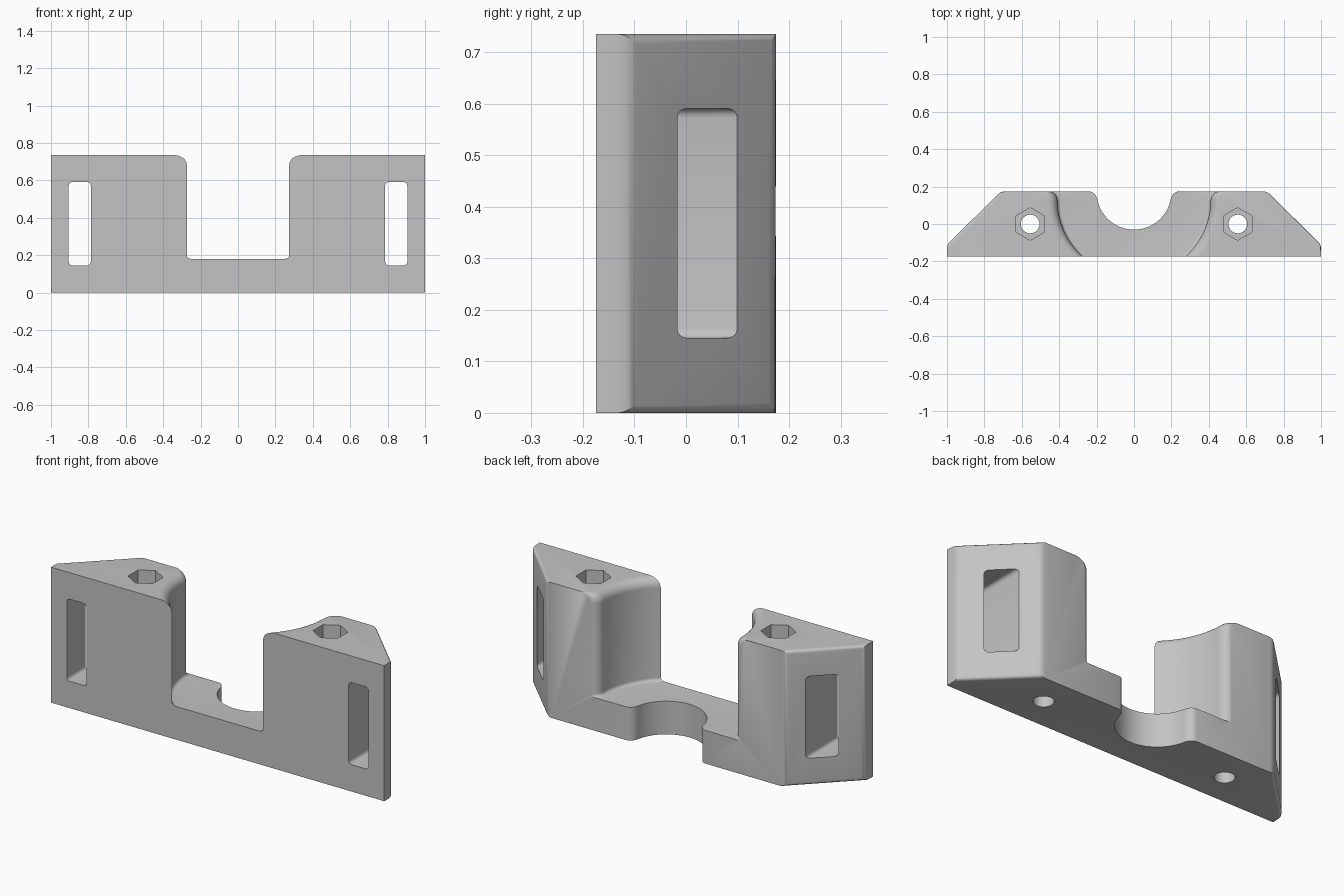
import bpy, bmesh
from math import sin, cos, pi, sqrt, atan2, radians

if "Cube" in bpy.data.objects:
    bpy.data.objects.remove(bpy.data.objects["Cube"], do_unlink=True)

HEIGHT, FLOOR, BACK = 0.735, 0.18, 0.175

grey = bpy.data.materials.new("plain grey")
grey.use_nodes = True
colour = (0.55, 0.55, 0.55, 1)
grey.diffuse_color = colour
grey.node_tree.nodes["Principled BSDF"].inputs["Base Color"].default_value = colour


def make_object(name, bm):
    bmesh.ops.recalc_face_normals(bm, faces=bm.faces)
    mesh = bpy.data.meshes.new(name)
    bm.to_mesh(mesh)
    bm.free()
    mesh.materials.append(grey)
    obj = bpy.data.objects.new(name, mesh)
    bpy.context.collection.objects.link(obj)
    return obj


def loft(layers):
    """Closed solid through (outline, z) layers of equal point count."""
    bm = bmesh.new()
    rings = [[bm.verts.new((x, y, z)) for x, y in pts] for pts, z in layers]
    n = len(rings[0])
    for a, b in zip(rings, rings[1:]):
        for i in range(n):
            j = (i + 1) % n
            bm.faces.new((a[i], a[j], b[j], b[i]))
    bm.faces.new(rings[0])
    bm.faces.new(rings[-1])
    return bm


def circle(x, r, n):
    return [(x + r * sin(2 * pi * i / n), r * cos(2 * pi * i / n)) for i in range(n)]


def mouth(cy, r, f, steps=32):
    """Round recess in the back face whose mouth flares with radius f."""
    fy = BACK - f
    fx = sqrt((r + f) ** 2 - (fy - cy) ** 2)
    end = atan2(cy - fy, -fx) % (2 * pi)
    half = [(fx, BACK + 0.1)]
    for i in range(9):
        a = pi / 2 + (end - pi / 2) * i / 8
        half.append((fx + f * cos(a), fy + f * sin(a)))
    start = atan2(fy - cy, fx)
    for i in range(1, steps + 1):
        a = start + (-pi / 2 - start) * i / steps
        half.append((r * cos(a), cy + r * sin(a)))
    half[-1] = (0, cy - r)
    return half + [(-x, y) for x, y in half[-2::-1]]


# Body: trapezoid block with softened slanted faces
outline = [(-1, -BACK), (1, -BACK), (1, -0.11), (0.71, BACK), (-0.71, BACK), (-1, -0.11)]
bm = loft([(outline, 0), (outline, HEIGHT)])
bmesh.ops.recalc_face_normals(bm, faces=bm.faces)
slanted = [f for f in bm.faces if abs(f.normal.x) > 0.3 and f.normal.y > 0.3]
edges = list({e for f in slanted for e in f.edges})
bmesh.ops.bevel(bm, geom=edges, offset=0.02, segments=4, profile=0.5, affect='EDGES')
body = make_object("bracket_body", bm)

cutters = []

# Large saddle above the floor, filleted at its foot and rounded at its rim
layers = []
for i in range(6):
    t = pi / 2 * i / 5
    layers.append((mouth(0.13, 0.392 + 0.018 * sin(t), 0.05), FLOOR + 0.018 * (1 - cos(t))))
for i in range(9):
    t = pi / 2 * i / 8
    layers.append((mouth(0.13, 0.46 - 0.05 * cos(t), 0.05), HEIGHT - 0.05 + 0.05 * sin(t)))
layers.append((layers[-1][0], HEIGHT + 0.1))
cutters.append(make_object("saddle_cutter", loft(layers)))

# Small round notch through the floor
notch = mouth(0.17, 0.2, 0.05)
cutters.append(make_object("notch_cutter", loft([(notch, -0.1), (notch, FLOOR + 0.1)])))

for side in (-1, 1):
    # Bolt hole and hexagonal nut pocket
    x = side * 0.555
    hole, pocket = circle(x, 0.05, 32), circle(x, 0.087, 6)
    cutters.append(make_object("bolt_cutter", loft([(hole, -0.1), (hole, 0.3)])))
    cutters.append(make_object("nut_cutter", loft([(pocket, 0.2), (pocket, HEIGHT + 0.1)])))

    # Strap slot with rounded corners
    bm = bmesh.new()
    bmesh.ops.create_cube(bm, size=1)
    for v in bm.verts:
        v.co = (side * 0.846 + v.co.x * 0.118, v.co.y * 0.6, 0.368 + v.co.z * 0.445)
    along = [e for e in bm.edges if abs(e.verts[0].co.y - e.verts[1].co.y) > 0.1]
    bmesh.ops.bevel(bm, geom=along, offset=0.018, segments=4, profile=0.5, affect='EDGES')
    cutters.append(make_object("slot_cutter", bm))

# Cut everything out of the body
bpy.ops.object.select_all(action='DESELECT')
bpy.context.view_layer.objects.active = body
body.select_set(True)
for cutter in cutters:
    cutter.hide_render = True
    mod = body.modifiers.new("cut", 'BOOLEAN')
    mod.operation, mod.solver, mod.object = 'DIFFERENCE', 'EXACT', cutter
    bpy.ops.object.modifier_apply(modifier=mod.name)
for cutter in cutters:
    bpy.data.objects.remove(cutter, do_unlink=True)

bpy.ops.object.shade_smooth_by_angle(angle=radians(30))
